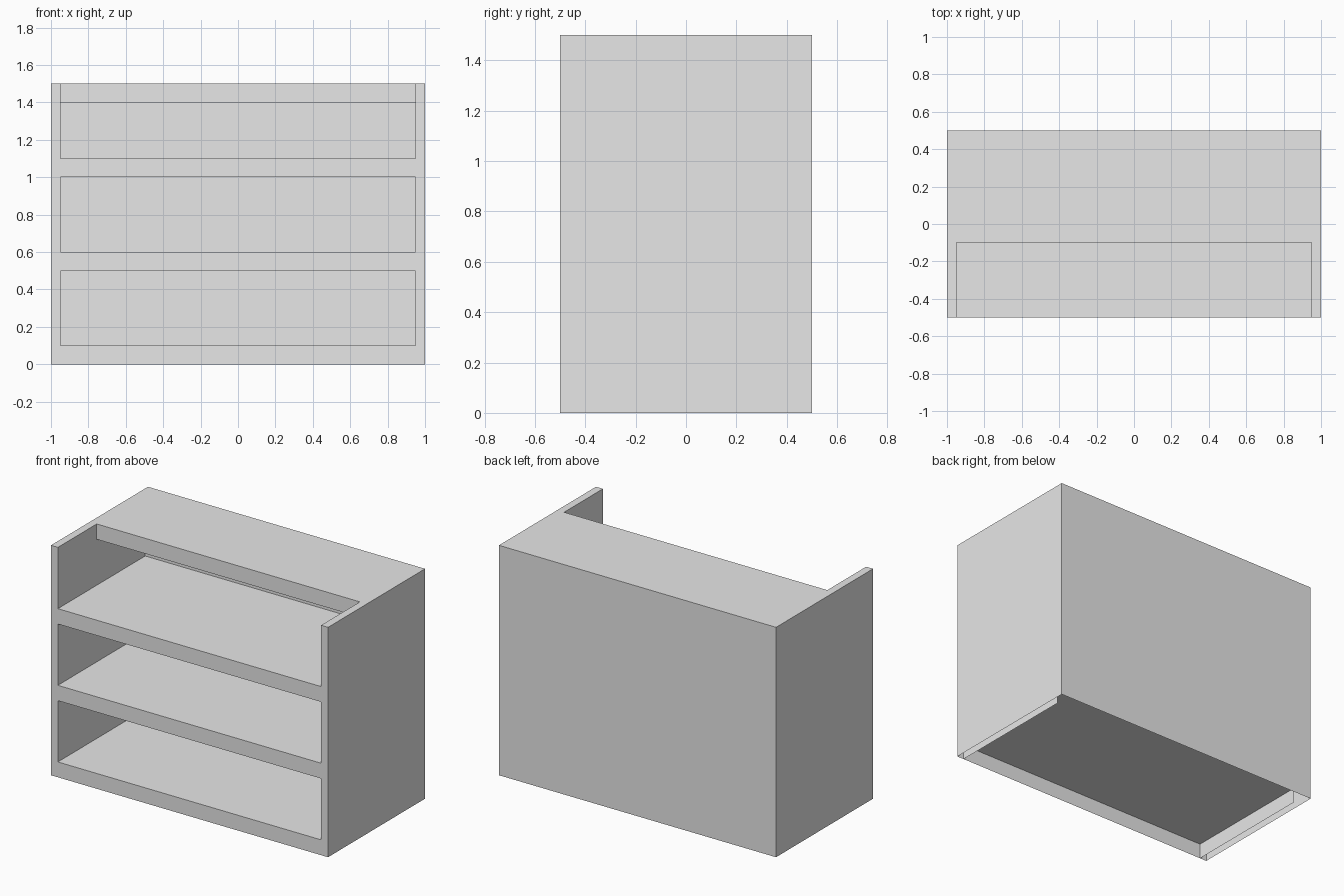
import bpy, bmesh

old = bpy.data.objects.get("Cube")
if old:
    bpy.data.objects.remove(old, do_unlink=True)

# One plain grey for everything
grey = bpy.data.materials.new("plain grey")
grey.use_nodes = True
grey.diffuse_color = (0.8, 0.8, 0.8, 1)
grey.node_tree.nodes["Principled BSDF"].inputs["Base Color"].default_value = (0.8, 0.8, 0.8, 1)

HALF_W, HALF_D, HEIGHT = 1.0, 0.5, 1.5
INNER_W, INNER_BACK = 0.95, 0.4


def make_object(name, bm):
    mesh = bpy.data.meshes.new(name)
    bm.to_mesh(mesh)
    bm.free()
    mesh.materials.append(grey)
    obj = bpy.data.objects.new(name, mesh)
    bpy.context.scene.collection.objects.link(obj)
    return obj


def prism(name, profile, half_width):
    """Extrude a (y, z) side profile across x."""
    bm = bmesh.new()
    face = bm.faces.new([bm.verts.new((-half_width, y, z)) for y, z in profile])
    moved = bmesh.ops.extrude_face_region(bm, geom=[face])["geom"]
    verts = [v for v in moved if isinstance(v, bmesh.types.BMVert)]
    bmesh.ops.translate(bm, verts=verts, vec=(2 * half_width, 0, 0))
    bmesh.ops.recalc_face_normals(bm, faces=bm.faces)
    return make_object(name, bm)


def rect(y0, y1, z0, z1):
    return [(y0, z0), (y1, z0), (y1, z1), (y0, z1)]


# Cabinet body
case = prism("cabinet_case", rect(-HALF_D, HALF_D, 0, HEIGHT), HALF_W)

# Two lower bays, and a top bay that breaks through the front of the top
front = -HALF_D - 0.1
bays = [rect(front, INNER_BACK, z, z + 0.4) for z in (0.1, 0.6)]
bays.append([(front, 1.1), (INNER_BACK, 1.1), (INNER_BACK, 1.4),
             (-0.1, 1.4), (-0.1, 1.6), (front, 1.6)])
for profile in bays:
    cutter = prism("bay_cutter", profile, INNER_W)
    cutter.hide_render = True
    mod = case.modifiers.new("bay", 'BOOLEAN')
    mod.operation = 'DIFFERENCE'
    mod.solver = 'EXACT'
    mod.object = cutter
    bpy.context.view_layer.objects.active = case
    bpy.ops.object.modifier_apply(modifier=mod.name)
    bpy.data.objects.remove(cutter, do_unlink=True)

# Open underside
bm = bmesh.new()
bm.from_mesh(case.data)
underside = [f for f in bm.faces if all(v.co.z < 0.001 for v in f.verts)]
bmesh.ops.delete(bm, geom=underside, context='FACES_ONLY')
bm.to_mesh(case.data)
bm.free()

# Inner side skirts below the bottom shelf
for side, x in (("left", INNER_W), ("right", -INNER_W)):
    bm = bmesh.new()
    bm.faces.new([bm.verts.new((x, y, z))
                  for y, z in rect(-HALF_D, INNER_BACK, 0, 0.1)])
    make_object(side + "_inner_skirt", bm)
